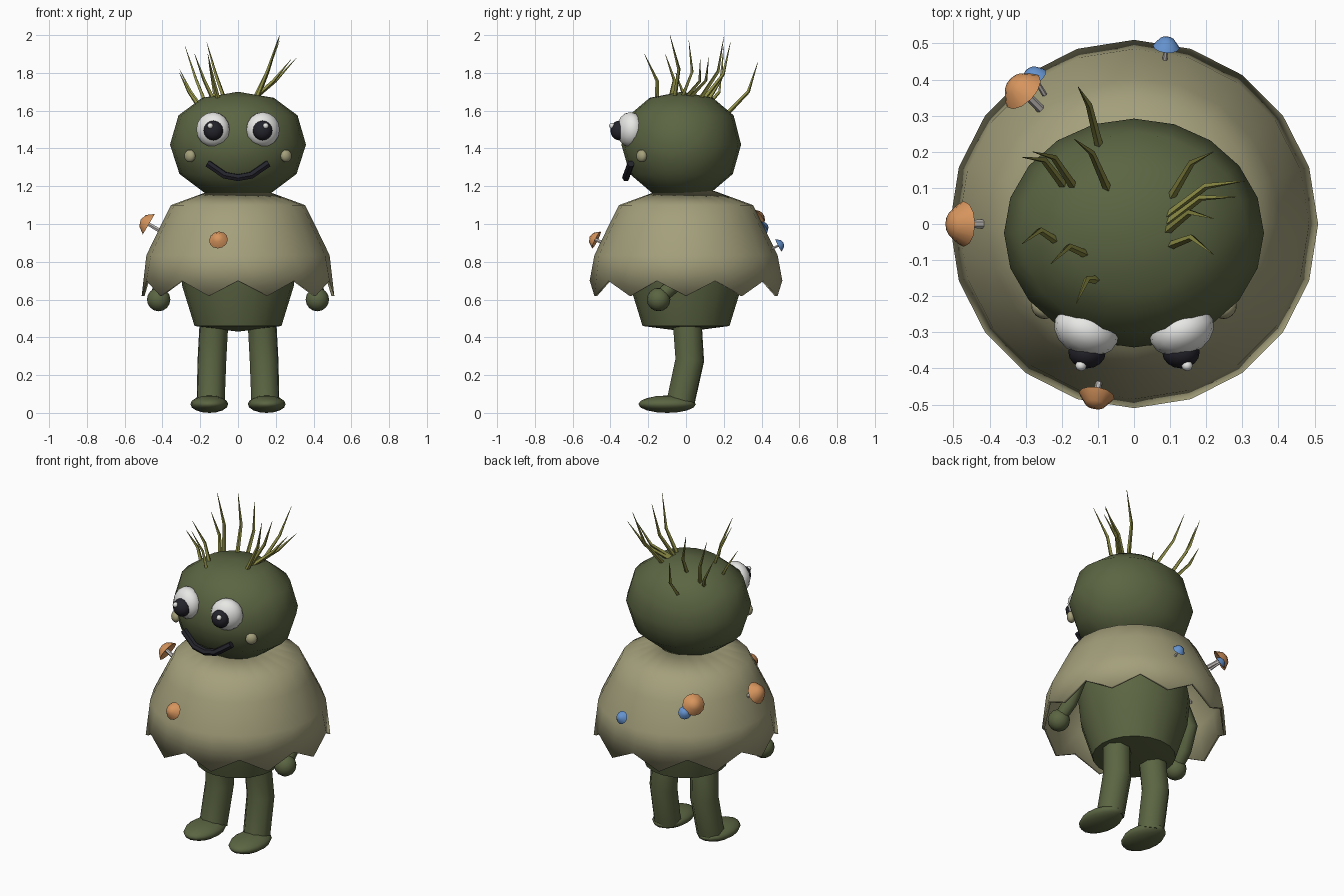
import bpy
import bmesh
from math import sin, cos, tau, pi, radians, sqrt
from mathutils import Vector

cube = bpy.data.objects.get("Cube")
if cube:
    bpy.data.objects.remove(cube, do_unlink=True)


def material(name, *rgb):
    mat = bpy.data.materials.new(name)
    mat.use_nodes = True
    mat.diffuse_color = (*rgb, 1)
    bsdf = mat.node_tree.nodes["Principled BSDF"]
    bsdf.inputs["Base Color"].default_value = (*rgb, 1)
    bsdf.inputs["Roughness"].default_value = 0.8
    return mat


SKIN = material("moss green", 0.105, 0.13, 0.055)
CAPE = material("pale khaki", 0.37, 0.35, 0.2)
GRASS = material("grass yellow green", 0.26, 0.26, 0.06)
WHITE = material("eye white", 0.8, 0.8, 0.78)
DARK = material("near black", 0.017, 0.017, 0.025)
ORANGE = material("mushroom orange", 0.68, 0.3, 0.11)
BLUE = material("mushroom blue", 0.13, 0.29, 0.62)
STEM = material("stem grey", 0.55, 0.52, 0.5)


def finish(obj, mat, angle=60):
    obj.data.materials.append(mat)
    bpy.ops.object.select_all(action="DESELECT")
    obj.select_set(True)
    bpy.context.view_layer.objects.active = obj
    bpy.ops.object.shade_smooth_by_angle(angle=radians(angle))
    return obj


def lathe(name, profile, mat, segs=20, squash=1, wave=0, angle=60):
    """Spin (radius, height) points around z; wave makes the last ring jagged."""
    bm = bmesh.new()
    rings = []
    for i, (r, z) in enumerate(profile):
        if r == 0:
            rings.append([bm.verts.new((0, 0, z))] * segs)
            continue
        ring = []
        for k in range(segs):
            a = tau * k / segs
            jag = wave * (-1) ** k if i == len(profile) - 1 else 0
            ring.append(bm.verts.new((r * sin(a), -r * cos(a) * squash, z + jag)))
        rings.append(ring)
    for a, b in zip(rings, rings[1:]):
        for k in range(segs):
            n = (k + 1) % segs
            bm.faces.new(list(dict.fromkeys((a[k], b[k], b[n], a[n]))))
    bmesh.ops.recalc_face_normals(bm, faces=bm.faces)
    mesh = bpy.data.meshes.new(name)
    bm.to_mesh(mesh)
    bm.free()
    obj = bpy.data.objects.new(name, mesh)
    bpy.context.collection.objects.link(obj)
    return finish(obj, mat, angle)


def ball(name, loc, size, mat, segs=16, turn=0):
    bpy.ops.mesh.primitive_uv_sphere_add(
        segments=segs, ring_count=segs // 2, radius=1, location=loc, rotation=(0, 0, turn))
    obj = bpy.context.object
    obj.name = name
    obj.scale = size
    return finish(obj, mat)


def tube(name, points, radii, mat, res=2):
    """Capped round tube through the points, tapered by radii."""
    curve = bpy.data.curves.new(name, "CURVE")
    curve.dimensions = "3D"
    curve.bevel_depth = 1
    curve.bevel_resolution = res
    curve.use_fill_caps = True
    spline = curve.splines.new("POLY")
    spline.points.add(len(points) - 1)
    for p, co, r in zip(spline.points, points, radii):
        p.co = (*co, 1)
        p.radius = r
    obj = bpy.data.objects.new(name, curve)
    bpy.context.collection.objects.link(obj)
    bpy.ops.object.select_all(action="DESELECT")
    obj.select_set(True)
    bpy.context.view_layer.objects.active = obj
    bpy.ops.object.convert(target="MESH")
    return finish(bpy.context.object, mat, 50)


# Head and body
head = lathe("head", [(0, 1.7), (0.19, 1.668), (0.315, 1.575), (0.36, 1.42),
                      (0.31, 1.265), (0.17, 1.16), (0, 1.14)], SKIN, squash=0.88)
head.location.y = -0.025
lathe("body", [(0, 1.18), (0.15, 1.16), (0.27, 1.02), (0.31, 0.82), (0.295, 0.67),
               (0.23, 0.46), (0, 0.43)], SKIN)

# Cape with a jagged hem
cape = lathe("cape", [(0.15, 1.175), (0.355, 1.1), (0.405, 1.0), (0.485, 0.835),
                      (0.51, 0.66)], CAPE, wave=0.04)
shell = cape.modifiers.new("thickness", "SOLIDIFY")
shell.thickness = 0.015
shell.offset = -1

for side, s in (("left", 1), ("right", -1)):
    # Limbs
    tube(side + "_arm", [(s * 0.27, 0, 1.03), (s * 0.4, 0, 0.8), (s * 0.41, -0.06, 0.68),
                         (s * 0.42, -0.14, 0.61)], [0.05, 0.045, 0.042, 0.038], SKIN)
    ball(side + "_hand", (s * 0.42, -0.145, 0.6), (0.062, 0.062, 0.062), SKIN)
    tube(side + "_leg", [(s * 0.125, 0, 0.52), (s * 0.13, 0.01, 0.43), (s * 0.138, 0.02, 0.28),
                         (s * 0.145, -0.03, 0.05)], [0.08, 0.08, 0.08, 0.078], SKIN)
    ball(side + "_foot", (s * 0.152, -0.1, 0.046), (0.1, 0.152, 0.046), SKIN)
    # Face
    ball(side + "_eye", (s * 0.132, -0.295, 1.5), (0.092, 0.07, 0.092), WHITE, turn=s * 0.35)
    ball(side + "_pupil", (s * 0.13, -0.355, 1.495), (0.052, 0.045, 0.052), DARK)
    ball(side + "_glint", (s * 0.147, -0.392, 1.52), (0.016, 0.016, 0.016), WHITE, 8)
    ball(side + "_cheek", (s * 0.255, -0.235, 1.36), (0.033, 0.025, 0.033), CAPE, turn=s * 0.7)

# Smile
tube("mouth", [(-0.16, -0.292, 1.32), (-0.07, -0.315, 1.258), (0, -0.318, 1.245),
               (0.07, -0.315, 1.258), (0.16, -0.292, 1.32)], [0.02] * 5, DARK, 1)

# Grass hair: root x, y and tip x, y, z
BLADES = [
    (0.1, 0.07, 0.22, 0.2, 1.99), (0.09, 0.02, 0.31, 0.12, 1.88),
    (0.09, 0, 0.28, 0.075, 1.87), (0.09, -0.02, 0.22, 0.015, 1.97),
    (0.1, -0.06, 0.22, -0.085, 2), (-0.095, 0.21, -0.155, 0.38, 1.855),
    (-0.07, 0.09, -0.165, 0.235, 1.96), (-0.165, 0.1, -0.28, 0.2, 1.94),
    (-0.19, 0.1, -0.31, 0.185, 1.82), (-0.21, -0.05, -0.31, -0.055, 1.8),
    (-0.13, -0.085, -0.23, -0.11, 1.9), (-0.1, -0.155, -0.16, -0.22, 1.9),
]
for i, (x, y, *tip) in enumerate(BLADES):
    height = 1.4 + 0.28 * sqrt(1 - (x / 0.36) ** 2 - ((y + 0.025) / 0.32) ** 2)
    root, tip = Vector((x, y, height)), Vector(tip)
    bend = (root + tip) / 2 + Vector((0, 0.035, -0.015))
    tube(f"grass_blade_{i + 1}", [root, bend, tip], [0.012, 0.009, 0.001], GRASS, 0)

# Mushrooms: cap centre, direction, cap radius, colour
MUSHROOMS = [
    ((-0.483, 0, 1.005), (-0.85, 0, 0.5), 0.063, ORANGE),
    ((-0.105, -0.483, 0.92), (-0.15, -0.88, 0.45), 0.05, ORANGE),
    ((-0.315, 0.375, 1.03), (-0.6, 0.6, 0.5), 0.062, ORANGE),
    ((0.09, 0.497, 0.89), (0.1, 0.88, 0.45), 0.037, BLUE),
    ((-0.28, 0.412, 0.985), (-0.45, 0.75, 0.5), 0.037, BLUE),
]
for i, (centre, axis, r, mat) in enumerate(MUSHROOMS):
    centre, axis = Vector(centre), Vector(axis).normalized()
    cap = lathe(f"mushroom_cap_{i + 1}", [(0, 0.6 * r), (0.55 * r, 0.4 * r), (r, -0.2 * r),
                                          (0.5 * r, -0.1 * r), (0, 0)], mat, 12)
    cap.location = centre
    cap.rotation_euler = axis.to_track_quat("Z", "Y").to_euler()
    tube(f"mushroom_stem_{i + 1}", [centre, centre - axis * (r + 0.035)],
         [r * 0.17, r * 0.2], STEM, 1)
